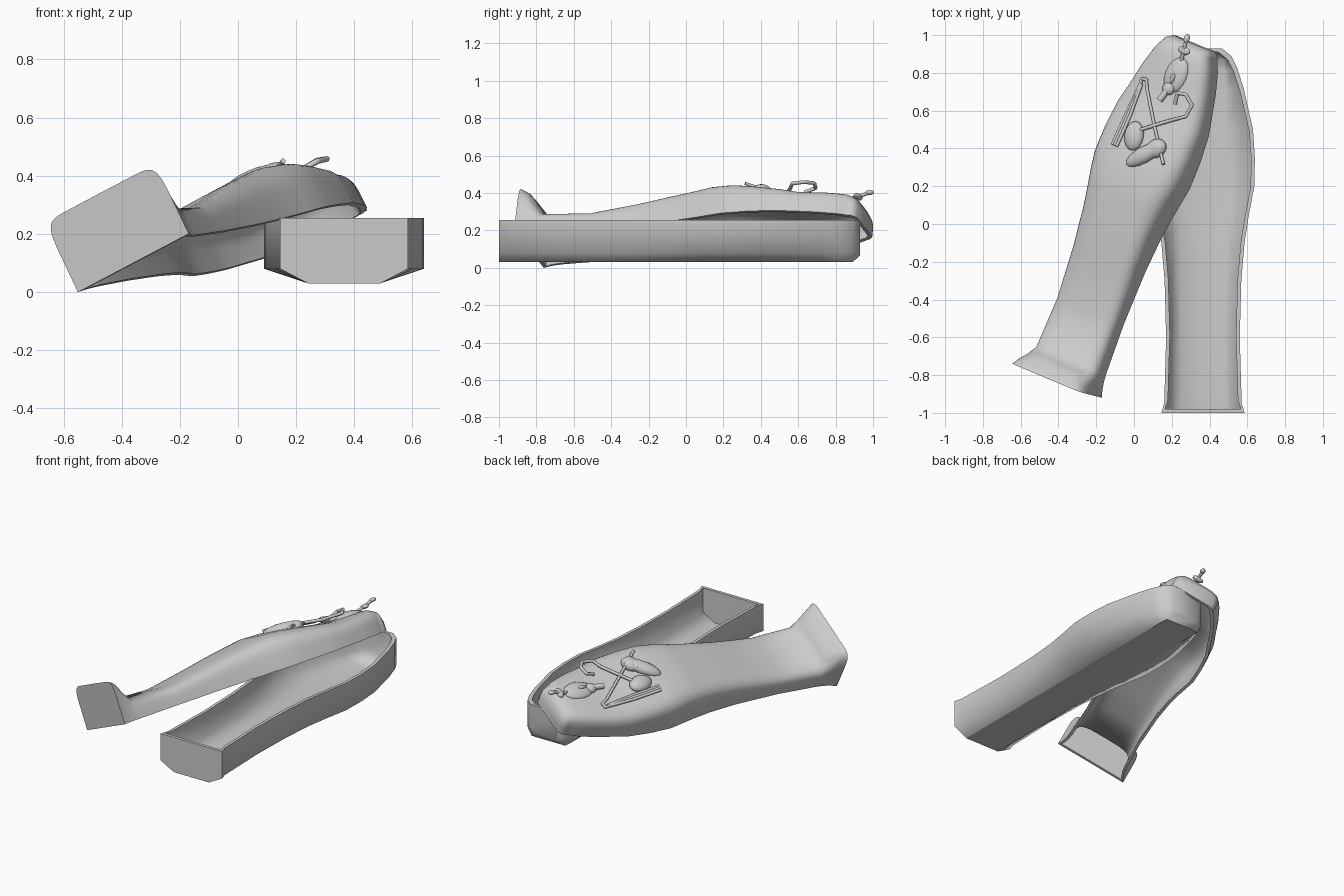
import bpy, bmesh, math
from mathutils import Matrix, Vector
from mathutils.bvhtree import BVHTree

cube = bpy.data.objects.get("Cube")
if cube:
    bpy.data.objects.remove(cube)

stone = bpy.data.materials.new("grey_stone")
stone.use_nodes = True
GREY = (0.6, 0.6, 0.6, 1)
stone.diffuse_color = GREY
stone.node_tree.nodes["Principled BSDF"].inputs["Base Color"].default_value = GREY


def finish(obj, angle=60):
    obj.data.materials.append(stone)
    bpy.ops.object.select_all(action='DESELECT')
    obj.select_set(True)
    bpy.context.view_layer.objects.active = obj
    if obj.type == 'MESH':
        bpy.ops.object.shade_smooth_by_angle(angle=math.radians(angle))
    return obj


def loft(name, outer, inner, angle):
    """Walled shell: outer and inner lofts with end caps, joined along the rim."""
    bm = bmesh.new()
    out, ins = [[[bm.verts.new(p) for p in ring] for ring in rings] for rings in (outer, inner)]
    for rows, step in ((out, 1), (ins, -1)):
        for a, b in zip(rows, rows[1:]):
            for j in range(len(a) - 1):
                bm.faces.new((a[j], a[j + 1], b[j + 1], b[j])[::step])
        bm.faces.new(rows[0][::-step])
        bm.faces.new(rows[-1][::step])
    rim = [[r[0] for r in rows] + [r[-1] for r in rows[::-1]] for rows in (out, ins)]
    for k in range(len(rim[0])):
        bm.faces.new((rim[0][k - 1], rim[0][k], rim[1][k], rim[1][k - 1]))
    mesh = bpy.data.meshes.new(name)
    bm.to_mesh(mesh)
    tree = BVHTree.FromBMesh(bm)
    bm.free()
    obj = bpy.data.objects.new(name, mesh)
    bpy.context.collection.objects.link(obj)
    return finish(obj, angle), tree


def lerp_table(table, s):
    for (a, va), (b, vb) in zip(table, table[1:]):
        if s <= b:
            return va + (vb - va) * (s - a) / (b - a)
    return table[-1][1]


def inset(s, end, wall):
    return wall + s * (end - 2 * wall) / end


# Half width along the body, from the feet to the head
WIDTH = [(0, .22), (.05, .205), (.4, .195), (.7, .203), (.9, .22), (1.03, .24), (1.2, .272),
         (1.35, .275), (1.5, .265), (1.72, .215), (1.83, .18), (1.89, .15), (1.93, .1)]


# Open coffin trough with chamfered underside
def trough_ring(s, w, wall=0):
    low = .03 if s < 1.9 else .065
    side = .08 if s < 1.9 else .1
    w, b, y = w - wall, min(.125, .8 * w) - wall / 2, inset(s, 1.93, wall) - 1
    pts = [(w, .255), (w, side + wall), (b, low + wall)]
    pts += [(-x, z) for x, z in pts[::-1]]
    return [(.365 + x, y, z) for x, z in pts]


trough, _ = loft("coffin_trough", [trough_ring(s, w) for s, w in WIDTH],
                 [trough_ring(s, w, .02) for s, w in WIDTH], 75)
for edge in trough.data.edges:
    if all(trough.data.vertices[v].co.z < .031 for v in edge.vertices):
        edge.use_edge_sharp = True

# Lid, rolled and yawed so that it leans on the trough
LID = (Matrix.Translation((-.36, -.84, .1)) @ Matrix.Rotation(math.radians(-21), 4, 'Z')
       @ Matrix.Rotation(math.radians(3.5), 4, 'X') @ Matrix.Rotation(math.radians(-26), 4, 'Y'))
HEIGHT = [(0, .268), (.035, .255), (.08, .19), (.12, .135), (.4, .122), (.6, .15), (.85, .188),
          (1.1, .217), (1.25, .21), (1.45, .178), (1.6, .153), (1.75, .153), (1.86, .148),
          (1.9, .13), (1.925, .09)]


def lid_ring(s, wall=0):
    foot = max(0, 1 - s / .12)
    w = lerp_table(WIDTH, min(s, 1.89)) + .01 * foot - wall
    h = lerp_table(HEIGHT, s) - wall
    if s > 1.91:
        w *= .8
    px, pz = .48 - .3 * foot, .44 - .18 * foot
    ring = []
    for k in range(21):
        t = math.pi * (1 - k / 20)
        c, n = math.cos(t), max(0, math.sin(t))
        if k in (0, 20):
            n = 0
        ring.append((math.copysign(abs(c) ** px, c) * w, inset(s, 1.925, wall), n ** pz * h))
    return ring


stations = sorted({s for s, _ in HEIGHT + WIDTH[2:-1]})
lid, lid_tree = loft("coffin_lid", [lid_ring(s) for s in stations],
                     [lid_ring(s, .018) for s in stations], 60)
lid.matrix_world = LID


def on_lid(x, y, lift=0):
    hit = lid_tree.ray_cast(Vector((x, y, 1)), Vector((0, 0, -1)))[0]
    return Vector((x, y, (hit.z if hit else .1) + lift))


def rod(name, pts, radius, kind='POLY'):
    """Round rod through (x, y, lift) points on the lid."""
    curve = bpy.data.curves.new(name, 'CURVE')
    curve.dimensions = '3D'
    curve.bevel_depth = radius
    curve.bevel_resolution = 2
    curve.use_fill_caps = True
    spline = curve.splines.new(kind)
    if kind == 'NURBS':
        spline.use_endpoint_u = True
        spline.order_u = 3
    spline.points.add(len(pts) - 1)
    for p, q in zip(spline.points, pts):
        p.co = (*on_lid(*q), 1)
    obj = bpy.data.objects.new(name, curve)
    bpy.context.collection.objects.link(obj)
    obj.matrix_world = LID
    return finish(obj)


def lump(name, x, y, lift, size, turn=0):
    """Scaled ball resting on the lid."""
    bpy.ops.mesh.primitive_uv_sphere_add(segments=16, ring_count=10, radius=1)
    obj = bpy.context.object
    obj.name = name
    obj.matrix_world = (LID @ Matrix.Translation(on_lid(x, y, lift))
                        @ Matrix.Rotation(math.radians(turn), 4, 'Z')
                        @ Matrix.Diagonal((*size, 1)))
    return finish(obj)


# Carved face, nose, beard and forehead ornament
lump("face", .03, 1.74, -.005, (.065, .1, .03))
lump("nose", .03, 1.72, .022, (.012, .028, .014))
lump("chin", .022, 1.66, .008, (.035, .035, .024))
rod("beard", [(.02, 1.65, .012), (.005, 1.585, .022)], .018)
rod("forehead_serpent", [(.03, 1.82, .005), (.03, 1.87, .025), (.03, 1.945, .09)], .01)
lump("serpent_hood", .03, 1.88, .03, (.036, .022, .014))
lump("serpent_head", .03, 1.945, .09, (.016, .024, .013))

# Crook with its hooked end raised off the chest
rod("crook", [(-.035, 1.396, .02), (.06, 1.47, .022), (.14, 1.53, .025), (.19, 1.56, .045),
              (.2, 1.63, .06), (.15, 1.67, .06), (.1, 1.66, .05), (.1, 1.6, .03)], .01, 'NURBS')

# Flail: handle, bend and hanging strands
rod("flail_handle", [(.18, 1.283, .02), (.05, 1.44, .02), (-.09, 1.615, .02), (-.115, 1.66, .02),
                     (-.145, 1.655, .02), (-.137, 1.61, .02)], .009, 'NURBS')
for i in range(3):
    off = .014 * (i - 1)
    rod("flail_strand_%d" % (i + 1), [(-.137 + off * .3, 1.63, .018), (-.132 + off, 1.45, .014),
                                      (-.128 + off, 1.275, .014)], .009)

# Folded hands gripping the crook and the flail
lump("right_hand", -.05, 1.36, .005, (.055, .08, .035), 15)
lump("left_forearm", .05, 1.29, .005, (.045, .115, .035), -42)
lump("left_hand", .1, 1.345, .008, (.05, .06, .035), -42)
for i in range(4):
    lump("finger_%d" % (i + 1), .07 + .018 * i, 1.32 + .018 * i, .026, (.012, .032, .014), 45)
